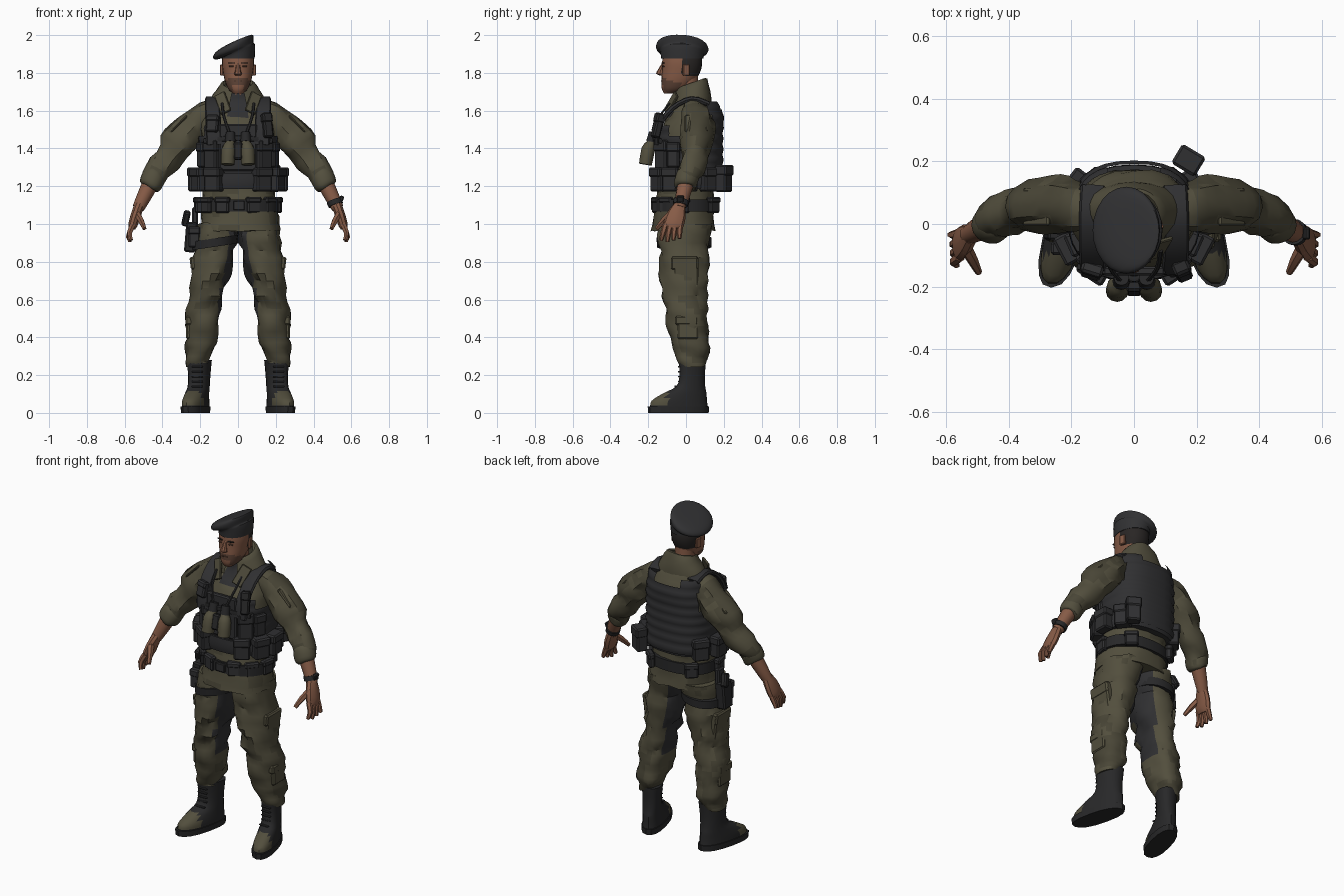
import bpy, bmesh, math
from mathutils import Vector, Matrix, noise

if "Cube" in bpy.data.objects:
    bpy.data.objects.remove(bpy.data.objects["Cube"], do_unlink=True)


def material(name, red, green, blue):
    mat = bpy.data.materials.new(name)
    mat.use_nodes = True
    mat.diffuse_color = (red, green, blue, 1)
    mat.node_tree.nodes["Principled BSDF"].inputs["Base Color"].default_value = (red, green, blue, 1)
    return mat


olive = material("olive cloth", .085, .077, .047)
shade = material("dark olive cloth", .066, .06, .037)
grey = material("charcoal webbing", .029, .029, .031)
black = material("black leather", .021, .021, .022)
felt = material("dark grey felt", .031, .031, .033)
skin = material("tanned skin", .24, .105, .062)
stubble = material("stubble", .115, .058, .038)
hair = material("dark hair", .022, .019, .018)
built = []


def finish(name, bm, mats, rule=None, pair=False, side=1):
    """Colour faces by rule (-1 removes them), then make one object or a left and right pair."""
    bmesh.ops.recalc_face_normals(bm, faces=bm.faces[:])
    bm.normal_update()
    unwanted = []
    for face in bm.faces:
        index = rule(face.calc_center_median(), face.normal) if rule else 0
        if index < 0:
            unwanted.append(face)
        else:
            face.material_index = index
    bmesh.ops.delete(bm, geom=unwanted, context='FACES')
    sides = (("left_", 1), ("right_", -1)) if pair else (("", side),)
    for prefix, sign in sides:
        copy = bm.copy()
        if sign < 0:
            copy.transform(Matrix.Scale(-1, 4, (1, 0, 0)))
            bmesh.ops.reverse_faces(copy, faces=copy.faces[:])
        mesh = bpy.data.meshes.new(prefix + name)
        copy.to_mesh(mesh)
        copy.free()
        for mat in mats:
            mesh.materials.append(mat)
        obj = bpy.data.objects.new(prefix + name, mesh)
        bpy.context.collection.objects.link(obj)
        built.append(obj)
    bm.free()


def smooth_rings(rings, steps):
    pts = [Vector(r) for r in rings]
    out = []
    for i in range(len(pts) - 1):
        a, b, c, d = pts[max(i - 1, 0)], pts[i], pts[i + 1], pts[min(i + 2, len(pts) - 1)]
        for k in range(steps):
            t = k / steps
            out.append(b + (c - a) * (t / 2) + (a * 2 - b * 5 + c * 4 - d) * (t * t / 2)
                       + (b * 3 - a - c * 3 + d) * (t ** 3 / 2))
    return out + [pts[-1]]


def tube(name, rings, mats, n=16, steps=3, power=2, ref=None, crumple=0, rule=None,
         warp=None, caps=True, pair=False, side=1):
    """Loft rings (x, y, z, rx, ry): flat ones, or ones square to the path when ref is given."""
    bm = bmesh.new()
    path = smooth_rings(rings, steps)
    loops = []
    for i, ring in enumerate(path):
        u, v = Vector((1, 0, 0)), Vector((0, 1, 0))
        if ref:
            tangent = (path[min(i + 1, len(path) - 1)] - path[max(i - 1, 0)]).to_3d().normalized()
            v = tangent.cross(Vector(ref)).normalized()
            u = v.cross(tangent)
        loop = []
        for k in range(n):
            c, s = math.cos(math.tau * k / n), math.sin(math.tau * k / n)
            c = math.copysign(abs(c) ** (2 / power), c)
            s = math.copysign(abs(s) ** (2 / power), s)
            co = ring.to_3d() + u * c * ring[3] + v * s * ring[4]
            loop.append(bm.verts.new(warp(co) if warp else co))
        loops.append(loop)
    for low, high in zip(loops, loops[1:]):
        for k in range(n):
            bm.faces.new((low[k], low[(k + 1) % n], high[(k + 1) % n], high[k]))
    if caps:
        bm.faces.new(loops[0])
        bm.faces.new(loops[-1])
    bmesh.ops.recalc_face_normals(bm, faces=bm.faces[:])
    bm.normal_update()
    for vert in bm.verts:
        p = vert.co
        vert.co = p + vert.normal * crumple * noise.noise(Vector((p.x * 9, p.y * 9, p.z * 17 + p.x * 8)))
    finish(name, bm, mats, rule, pair, side)


def box(name, loc, size, mat, yaw=0, pitch=0, roll=0, bevel=.008, flap=False, pair=False, side=1):
    """Bevelled box, with an optional overhanging flap like a pouch lid."""
    bm = bmesh.new()
    turn = (Matrix.Translation(loc) @ Matrix.Rotation(yaw, 4, 'Z')
            @ Matrix.Rotation(pitch, 4, 'X') @ Matrix.Rotation(roll, 4, 'Y'))
    w, d, h = size
    blocks = [((0, 0, 0), size)]
    if flap:
        blocks.append(((0, -d * .06, h * .32), (w * 1.1, d * 1.1, h * .4)))
    for offset, dims in blocks:
        place = turn @ Matrix.Translation(offset) @ Matrix.Diagonal((*dims, 1))
        bmesh.ops.create_cube(bm, size=1, matrix=place)
    bmesh.ops.bevel(bm, geom=bm.edges[:], offset=min(bevel, min(size) / 4), segments=1, affect='EDGES')
    finish(name, bm, [mat], None, pair, side)


def pouch(name, degrees, z, size, rx=.225, ry=.175):
    a = math.radians(degrees)
    box(name, (rx * math.sin(a), .01 - ry * math.cos(a), z), size, grey, yaw=a, flap=True, pair=True)


def camo(c, normal):
    return 1 if noise.noise(c * 7) > .2 else 0


def jacket_rule(c, normal):
    return 2 if c.z > 1.56 and c.y < 0 and abs(c.x) < .05 else camo(c, normal)


def leg_rule(c, normal):
    inner = c.x < .2 - c.z * .16 - .005
    return 2 if inner and c.z > .5 else camo(c, normal)


def vest_rule(c, normal):
    armhole = abs(c.x) > .172 and c.z > 1.46
    neck = c.z > 1.6 and abs(c.x) < .075
    return -1 if armhole or neck or (c.y < .03 and c.z > 1.52) else 0


def head_rule(c, normal):
    if c.z > 1.78 and c.y > -.015:
        return 2
    return 1 if c.z < 1.738 - c.y * .27 and c.y < -.03 and not (c.z < 1.735 and abs(c.x) < .03) else 0


# Jacket and trousers
cloth = [olive, shade, grey]
tube("jacket", [(.012, -.012, .965, .212, .17), (.008, -.01, 1.08, .197, .155), (0, 0, 1.2, .19, .15),
                (0, .01, 1.35, .19, .155), (0, .02, 1.5, .195, .15), (0, .04, 1.59, .175, .12),
                (0, .045, 1.65, .135, .088), (0, .03, 1.69, .08, .07)],
     cloth, n=24, power=2.3, crumple=.018, rule=jacket_rule)
tube("trouser_leg", [(.11, 0, 1, .11, .14), (.122, -.01, .86, .11, .133), (.15, -.01, .7, .097, .12),
                     (.178, 0, .55, .085, .11), (.193, .01, .43, .086, .105), (.2, .03, .32, .072, .09),
                     (.203, .03, .255, .06, .072)],
     cloth, n=20, steps=4, power=2.2, crumple=.03, rule=leg_rule, pair=True)
box("thigh_pocket", (.222, .0, .74), (.045, .13, .17), olive, roll=.12, flap=True, pair=True)
box("shin_pocket", (.25, .01, .45), (.05, .11, .12), olive, flap=True, pair=True)

# Boots
def splay(p):
    return Vector((p.x - (p.y - .03) * .24, p.y, p.z))


def boot_rule(c, normal):
    return 1 if c.y < -.1 and c.z > .04 else 0


tube("sole", [(.208, -.04, 0, .064, .16), (.208, -.04, .035, .066, .163)], [black], steps=1,
     power=2.4, warp=splay, pair=True)
tube("boot", [(.208, -.037, .03, .061, .155), (.208, -.035, .065, .06, .148), (.208, -.005, .105, .056, .115),
              (.207, .025, .14, .054, .078), (.206, .033, .2, .056, .068), (.205, .033, .28, .062, .074)],
     [black, olive], n=18, power=2.3, warp=splay, rule=boot_rule, pair=True)
for i in range(5):
    box("lace_%d" % (i + 1), (.215, -.036 - max(0, 1 - i) * .02, .14 + i * .026), (.06, .012, .009), grey, pair=True)

# Sleeves, forearms and hands
across = (0, 1, 0)
tube("sleeve", [(.12, .05, 1.59, .07, .075), (.19, .055, 1.555, .085, .092), (.26, .06, 1.485, .087, .092),
                (.33, .055, 1.405, .08, .084), (.4, .03, 1.31, .068, .075), (.455, .002, 1.22, .055, .056)],
     cloth, ref=across, crumple=.03, rule=camo, pair=True)
tube("rolled_cuff", [(.435, .012, 1.26, .058, .058), (.445, .006, 1.245, .064, .062), (.465, -.004, 1.205, .06, .058),
                     (.471, -.006, 1.193, .046, .046)], [olive], ref=across, crumple=.01, pair=True)
box("shoulder_pocket", (.305, .06, 1.525), (.11, .11, .03), olive, roll=.8, flap=True, pair=True)
tube("forearm", [(.45, .005, 1.24, .046, .046), (.5, -.02, 1.14, .037, .038), (.527, -.035, 1.085, .03, .032)],
     [skin], n=12, ref=across, pair=True)
tube("palm", [(.522, -.033, 1.1, .032, .028), (.54, -.05, 1.05, .05, .028), (.555, -.065, 1.0, .054, .026),
              (.562, -.068, .975, .045, .018)], [skin], n=10, ref=across, pair=True)
for i, finger in enumerate(("index", "middle", "ring", "little")):
    y = -.105 + i * .025
    tip = Vector((.565 + i * .007, y * 1.3 + .005, .905 + abs(i - 1) * .009))
    tube(finger + "_finger", [(.555, y, 1.0, .017, .017), (.574, y * 1.15, .955, .015, .015), (*tip, .01, .01)],
         [skin], n=6, steps=2, ref=across, pair=True)
tube("thumb", [(.54, -.07, 1.06, .022, .02), (.515, -.115, 1.02, .018, .017), (.495, -.155, .975, .011, .011)],
     [skin], n=6, steps=2, ref=across, pair=True)
tube("watch_strap", [(.509, -.025, 1.125, .042, .042), (.518, -.03, 1.1, .04, .04)], [black], ref=across, steps=1)
box("watch_case", (.546, -.03, 1.13), (.022, .04, .04), black, roll=.4)

# Head, face and collar
tube("neck", [(0, .02, 1.6, .06, .06), (0, .01, 1.7, .056, .058), (0, .005, 1.8, .058, .06)], [skin], n=14)
tube("head", [(0, -.085, 1.69, .026, .03), (0, -.062, 1.715, .052, .066), (0, -.04, 1.76, .07, .09),
              (0, -.025, 1.81, .08, .102), (0, -.02, 1.86, .085, .106), (0, -.02, 1.92, .08, .1)],
     [skin, stubble, hair], n=24, steps=4, power=2.2, rule=head_rule)
tube("nose", [(0, -.118, 1.85, .01, .01), (0, -.134, 1.815, .014, .016), (0, -.138, 1.795, .02, .02),
              (0, -.122, 1.785, .014, .012)], [skin], n=8, steps=2)
box("ear", (.082, .0, 1.815), (.018, .036, .06), skin, yaw=.3, pair=True)
box("brow", (.036, -.122, 1.852), (.036, .01, .007), hair, yaw=.25, pair=True)
box("eye", (.036, -.121, 1.835), (.024, .008, .008), stubble, yaw=.25, bevel=.002, pair=True)
box("mouth", (0, -.128, 1.757), (.036, .009, .006), stubble, bevel=.002)
tube("collar", [(0, .035, 1.61, .17, .1), (0, .03, 1.675, .135, .1), (0, .03, 1.74, .088, .082),
                (0, .03, 1.735, .07, .066)], cloth, n=20, caps=False, crumple=.008,
     warp=lambda p: Vector((p.x, p.y, p.z + (p.y - .03) * .35)),
     rule=lambda c, normal: -1 if c.y < -.02 and abs(c.x) < .04 else 0)
box("lapel", (.08, -.078, 1.64), (.06, .014, .12), olive, yaw=.45, pitch=-.35, roll=.5, pair=True)

# Beret, drooping to the right
def droop(p):
    lift = min(1, max(0, (p.z - 1.88) / .035))
    return Vector((p.x, p.y, p.z + lift * (p.x * .42 - p.y * .05)))


tube("beret", [(0, -.02, 1.875, .088, .112), (0, -.02, 1.91, .091, .117), (-.02, -.02, 1.922, .103, .132),
               (-.025, -.02, 1.94, .107, .139), (-.018, -.021, 1.958, .1, .132), (0, -.024, 1.969, .075, .105),
               (.01, -.026, 1.972, .03, .045)], [felt], n=24, warp=droop)

# Quilted vest with shoulder straps
vest = []
for i in range(17):
    z = 1.2 + i * .028
    t = max(0, (z - 1.5) / .15)
    rib = .006 * (i % 2)
    vest.append((0, .02 + .03 * t, z, .206 - .03 * t + rib, .173 - .052 * t * t + rib))
tube("quilted_vest", vest, [grey], n=32, steps=2, power=2.5, rule=vest_rule, caps=False)
tube("shoulder_strap", [(.125, -.155, 1.42, .042, .012), (.13, -.14, 1.52, .042, .014), (.135, -.07, 1.615, .04, .014),
                        (.135, .03, 1.662, .04, .014), (.13, .12, 1.635, .04, .014)],
     [grey], n=8, power=4, ref=(1, 0, 0), pair=True)
tube("chest_strap", [(-.18, -.135, 1.44, .014, .01), (0, -.175, 1.455, .014, .01), (.18, -.135, 1.44, .014, .01)],
     [black], n=8, power=4, ref=(0, 0, 1))
box("vest_front", (0, -.15, 1.405), (.2, .03, .25), grey)
tube("neck_lanyard", [(.045, -.18, 1.48, .008, .006), (.075, -.14, 1.57, .008, .006), (.085, -.085, 1.64, .008, .006)],
     [black], n=6, ref=(1, 0, 0), pair=True)
pouch("magazine_pouch", 42, 1.365, (.085, .055, .155), rx=.2)
pouch("tall_pouch", 66, 1.365, (.07, .05, .13), rx=.2)
box("radio", (.155, -.15, 1.52), (.05, .04, .13), black, yaw=.4, pitch=-.25, flap=True)
box("strap_pouch", (-.135, -.15, 1.53), (.065, .035, .09), grey, yaw=-.3, pitch=-.25, flap=True)

# Equipment belts and their pouches
tube("upper_belt", [(0, .01, 1.185, .21, .173), (0, .01, 1.22, .218, .18), (0, .01, 1.27, .214, .178)],
     [grey], n=28, power=2.3, steps=2)
tube("lower_belt", [(.01, -.005, 1.065, .21, .168), (.01, -.005, 1.13, .21, .168)], [black], n=28, steps=1, power=2.3)
for number, degrees in enumerate((33, 62, 92, 128)):
    pouch("belt_pouch_%d" % (number + 1), degrees, 1.235, (.09, .062, .125), rx=.232, ry=.182)
for number, degrees in enumerate((22, 50, 80, 140)):
    pouch("hip_pouch_%d" % (number + 1), degrees, 1.1, (.075, .035, .085), rx=.215)
box("buckle", (.005, -.176, 1.098), (.06, .016, .05), grey)
box("rear_pouch", (.172, .2, 1.24), (.08, .065, .14), grey, yaw=2.6, flap=True)

# Binoculars hung on the chest
tube("binocular_barrel", [(.04, -.18, 1.45, .022, .022), (.042, -.185, 1.425, .026, .026), (.05, -.2, 1.395, .037, .036),
                          (.054, -.215, 1.315, .036, .034)], [olive], n=12, steps=2, ref=(1, 0, 0), pair=True)
tube("eyepiece", [(.04, -.172, 1.485, .024, .024), (.041, -.183, 1.435, .028, .028)], [black], n=12,
     steps=1, ref=(1, 0, 0), pair=True)
box("binocular_hinge", (0, -.205, 1.385), (.05, .035, .09), black, pitch=-.2)

# Holster and strap on the right thigh
box("holster", (.25, -.01, .93), (.06, .085, .16), black, roll=-.08, side=-1)
box("holster_pouch", (.232, -.075, .93), (.06, .04, .11), grey, flap=True, side=-1)
box("pistol_grip", (.275, .015, 1.03), (.035, .045, .08), black, pitch=.4, roll=-.2, side=-1)
box("holster_hanger", (.228, 0, 1.03), (.03, .06, .12), grey, side=-1)
tube("thigh_strap", [(.125, -.01, .88, .12, .145), (.12, -.01, .925, .122, .147)], [black], n=22, steps=1,
     power=2.2, warp=lambda p: Vector((p.x, p.y, p.z - (p.x - .12) * .15)), side=-1)

bpy.ops.object.select_all(action='DESELECT')
for obj in built:
    obj.select_set(True)
bpy.context.view_layer.objects.active = built[0]
bpy.ops.object.shade_smooth_by_angle(angle=math.radians(35))
